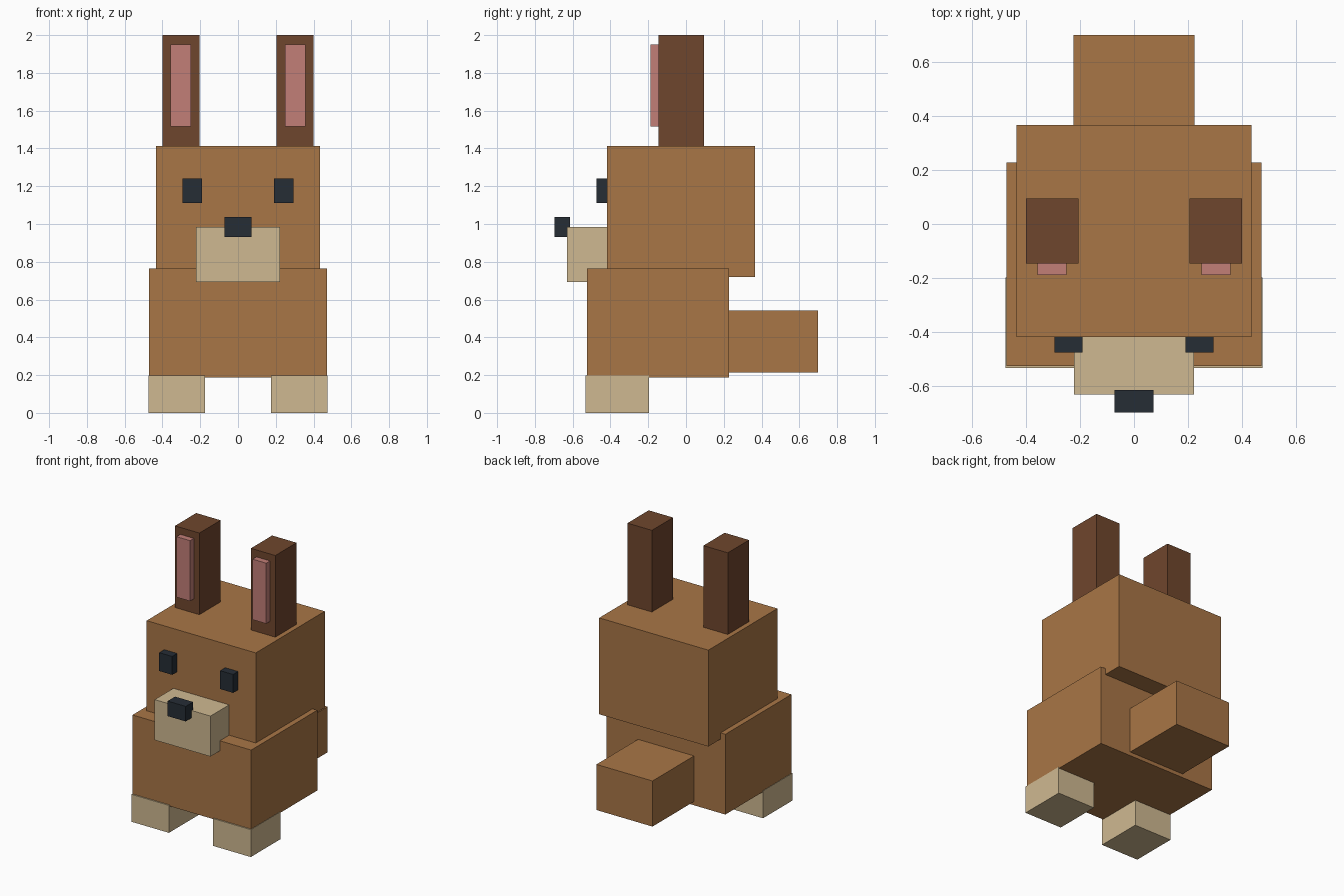
import bpy
import bmesh
from mathutils import Vector

if "Cube" in bpy.data.objects:
    bpy.data.objects.remove(bpy.data.objects["Cube"])


def material(name, rgb):
    mat = bpy.data.materials.new(name)
    mat.diffuse_color = (*rgb, 1.0)
    mat.use_nodes = True
    mat.node_tree.nodes["Principled BSDF"].inputs["Base Color"].default_value = mat.diffuse_color
    return mat


FUR = material("fur", (0.397, 0.181, 0.061))
EAR = material("dark_fur", (0.159, 0.061, 0.026))
CREAM = material("cream_fur", (0.624, 0.485, 0.283))
PINK = material("inner_ear_pink", (0.539, 0.209, 0.184))
BLACK = material("black", (0.019, 0.026, 0.036))


def box(name, mat, x, y, z):
    """Box spanning the given (min, max) range on each axis."""
    bm = bmesh.new()
    bmesh.ops.create_cube(bm, size=1.0)
    bmesh.ops.scale(bm, verts=bm.verts,
                    vec=Vector((x[1] - x[0], y[1] - y[0], z[1] - z[0])))
    mesh = bpy.data.meshes.new(name)
    bm.to_mesh(mesh)
    bm.free()
    mesh.materials.append(mat)
    obj = bpy.data.objects.new(name, mesh)
    obj.location = (sum(x) / 2, sum(y) / 2, sum(z) / 2)
    bpy.context.collection.objects.link(obj)
    return obj


def pair(name, mat, x, y, z):
    """The same box on both sides of x = 0."""
    box(name + "_right", mat, x, y, z)
    box(name + "_left", mat, (-x[1], -x[0]), y, z)


# Body and tail
box("body", FUR, (-0.472, 0.472), (-0.524, 0.227), (0.188, 0.765))
box("tail", FUR, (-0.223, 0.223), (0.227, 0.699), (0.215, 0.543))

# Head, muzzle and nose
box("head", FUR, (-0.434, 0.434), (-0.418, 0.366), (0.72, 1.413))
box("muzzle", CREAM, (-0.222, 0.222), (-0.630, -0.418), (0.692, 0.983))
box("nose", BLACK, (-0.072, 0.072), (-0.697, -0.613), (0.93, 1.038))

# Eyes, ears and feet on both sides
pair("eye", BLACK, (0.191, 0.294), (-0.475, -0.418), (1.11, 1.242))
pair("ear", EAR, (0.205, 0.399), (-0.146, 0.095), (1.413, 2.0))
pair("inner_ear", PINK, (0.249, 0.357), (-0.189, -0.146), (1.515, 1.95))
pair("foot", CREAM, (0.176, 0.475), (-0.533, -0.197), (0.0, 0.197))
